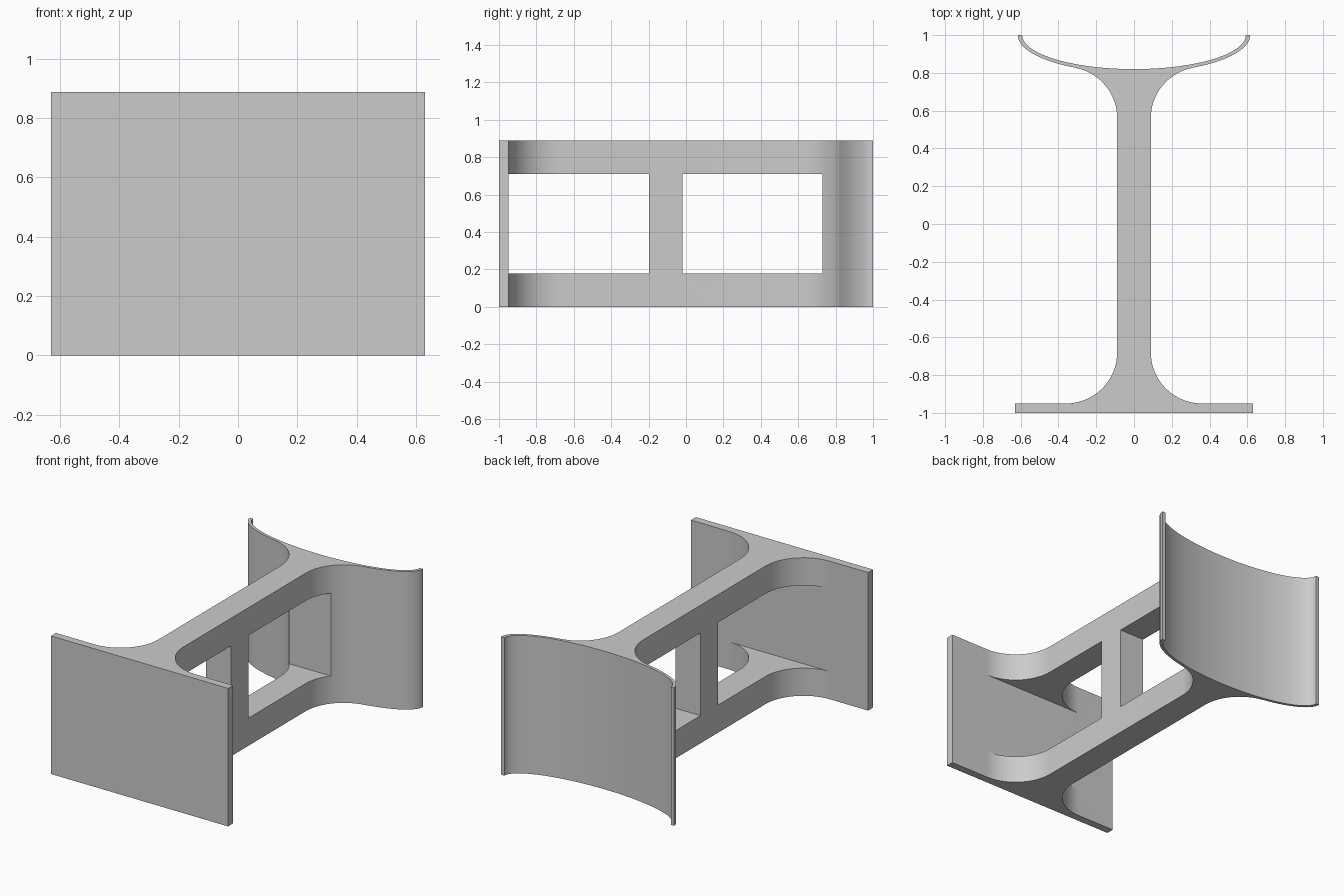
import bpy, bmesh
from math import sin, cos, radians

HEIGHT = 0.888
RAIL = 0.178        # height of the top and bottom rails
WEB = 0.089         # half thickness of the web
FILLET = 0.271

default = bpy.data.objects.get("Cube")
if default:
    bpy.data.objects.remove(default, do_unlink=True)

grey = bpy.data.materials.new("plain grey")
grey.use_nodes = True
grey.diffuse_color = (0.6, 0.6, 0.6, 1)
grey.node_tree.nodes["Principled BSDF"].inputs["Base Color"].default_value = (0.6, 0.6, 0.6, 1)


def arc(cx, cy, rx, ry, start, end, steps):
    """Points on an ellipse, angles in degrees."""
    angles = [radians(start + (end - start) * i / steps) for i in range(steps + 1)]
    return [(cx + rx * cos(a), cy + ry * sin(a)) for a in angles]


def prism(name, outline, z0, z1):
    """Extrude a closed plan outline upwards."""
    bm = bmesh.new()
    base = bm.faces.new([bm.verts.new((x, y, z0)) for x, y in outline])
    top = bmesh.ops.extrude_face_region(bm, geom=[base])["geom"]
    verts = [v for v in top if isinstance(v, bmesh.types.BMVert)]
    bmesh.ops.translate(bm, verts=verts, vec=(0, 0, z1 - z0))
    bmesh.ops.recalc_face_normals(bm, faces=bm.faces)
    mesh = bpy.data.meshes.new(name)
    bm.to_mesh(mesh)
    bm.free()
    mesh.materials.append(grey)
    obj = bpy.data.objects.new(name, mesh)
    bpy.context.collection.objects.link(obj)
    return obj


# Half plan: flat front plate, filleted web, curved back cradle
cx = WEB + FILLET
half = [(0.63, -1), (0.63, -0.95)]
half += arc(cx, -0.95 + FILLET, FILLET, FILLET, 270, 180, 20)
half += arc(cx, 0.56, FILLET, FILLET, 180, 100, 18)
half += arc(0, 1, 0.615, 0.2, 300, 360, 20)
half += arc(0, 1, 0.592, 0.18, 360, 270, 28)[:-1]
outline = half + [(0, 0.82)] + [(-x, y) for x, y in reversed(half)]
body = prism("double_ended_bracket", outline, 0, HEIGHT)

# Two rectangular windows through the web, leaving a central post
for y0, y1 in ((-0.95, -0.198), (-0.02, 0.73)):
    box = [(-0.5, y0), (0.5, y0), (0.5, y1), (-0.5, y1)]
    cutter = prism("window_cutter", box, RAIL, HEIGHT - RAIL)
    cutter.hide_render = True
    cut = body.modifiers.new("window", 'BOOLEAN')
    cut.operation = 'DIFFERENCE'
    cut.solver = 'EXACT'
    cut.object = cutter
    bpy.context.view_layer.objects.active = body
    bpy.ops.object.modifier_apply(modifier=cut.name)
    bpy.data.objects.remove(cutter, do_unlink=True)

# Smooth the curves, keep the corners sharp
bpy.ops.object.select_all(action='DESELECT')
body.select_set(True)
bpy.context.view_layer.objects.active = body
bpy.ops.object.shade_smooth_by_angle(angle=radians(30))
